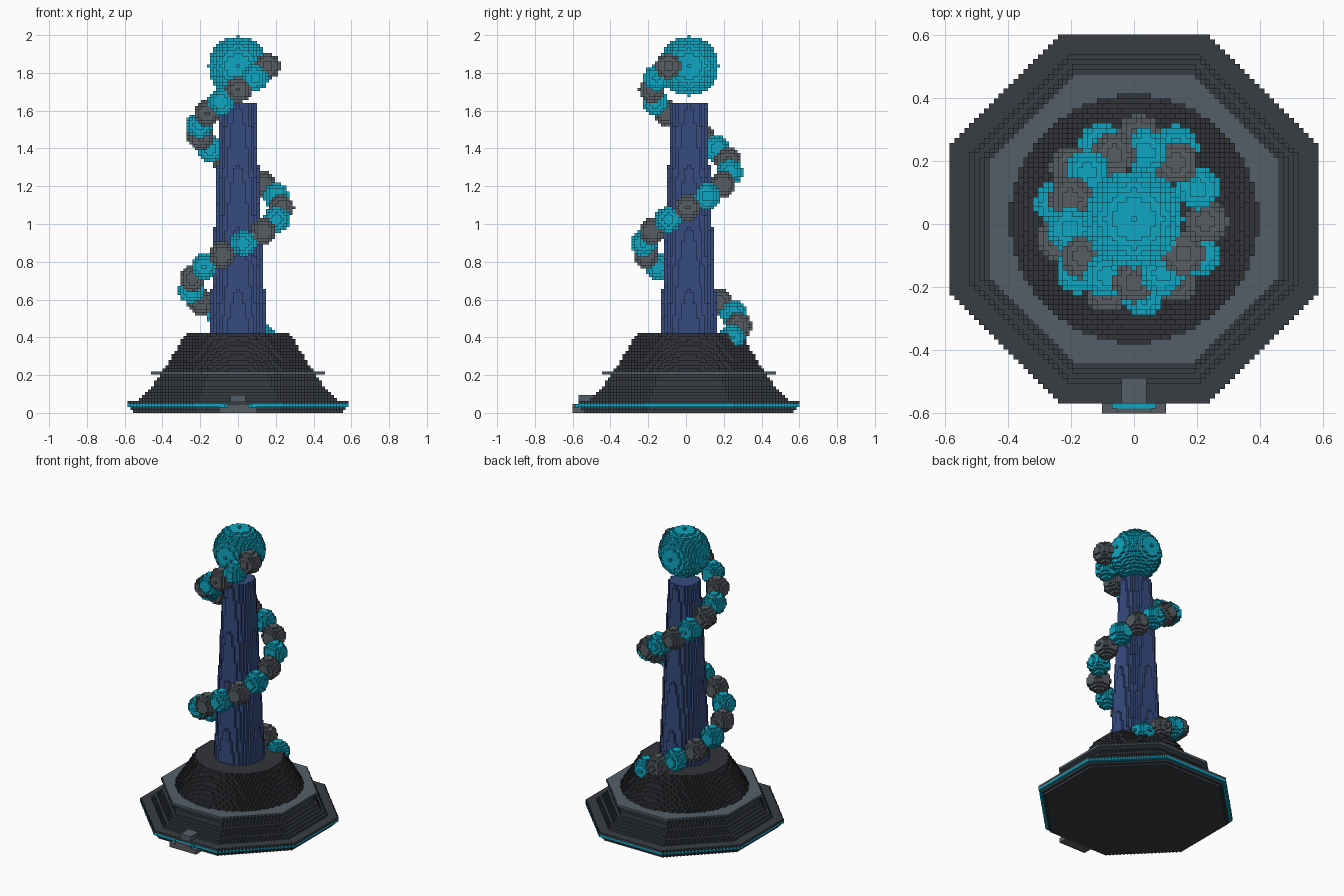
import bpy
import bmesh
import math
from mathutils import Vector

old = bpy.data.objects.get("Cube")
if old:
    bpy.data.objects.remove(old, do_unlink=True)

UNIT = 2 / 128   # edge of one building block
AXIS_Y = 1       # the tower axis sits one block behind the origin


def srgb(*rgb):
    return [((c / 255 + 0.055) / 1.055) ** 2.4 for c in rgb] + [1.0]


def make_material(name, color):
    mat = bpy.data.materials.new(name)
    mat.use_nodes = True
    mat.diffuse_color = color
    mat.node_tree.nodes["Principled BSDF"].inputs["Base Color"].default_value = color
    return mat


MATS = {
    "cyan": make_material("cyan", srgb(16, 166, 193)),
    "grey": make_material("grey", srgb(88, 93, 98)),
    "slate": make_material("slate", srgb(84, 95, 105)),
    "charcoal": make_material("charcoal", srgb(56, 61, 67)),
    "dark": make_material("dark_grey", srgb(50, 52, 56)),
    "blue": make_material("blue", srgb(54, 75, 128)),
}

owner = {}   # block -> part name
parts = {}   # part name -> material key


def place(part, mat, cells):
    parts[part] = mat
    for c in cells:
        owner.setdefault(c, part)


def box(x, y, z):
    return [(i, j, k) for i in range(x[0], x[1] + 1)
            for j in range(y[0], y[1] + 1) for k in range(z[0], z[1] + 1)]


def layer(k, r, inside):
    n = math.ceil(r)
    return [(i, j + AXIS_Y, k) for i in range(-n, n + 1)
            for j in range(-n, n + 1) if inside(abs(i), abs(j), r)]


def octagon(i, j, r):
    return max(i, j) <= r and i + j <= r * math.sqrt(2)


def disc(i, j, r):
    return i * i + j * j <= r * r


def ball(center, r):
    lo = [math.floor(c - r) for c in center]
    hi = [math.ceil(c + r) for c in center]
    return [c for c in box(*zip(lo, hi)) if (Vector(c) - Vector(center)).length <= r]


# octagonal foot with an accent band below its top layer
for k, r in enumerate((35, 36, 37, 37)):
    if k == 2:
        place("accent_band", "cyan", layer(k, r, octagon))
    else:
        place("foot_rim", "charcoal", layer(k, r, octagon))

# stepped octagonal plinth and its flange
for k, r in enumerate((33, 32, 31, 30, 29, 28, 28, 27, 26), start=4):
    place("plinth", "charcoal", layer(k, r, octagon))
place("flange", "slate", layer(13, 29, octagon))

# round tapered pedestal
for k in range(14, 27):
    place("pedestal", "dark", layer(k, 25.2 - (k - 14) * 0.62, disc))

# tapered column
for k in range(27, 105):
    place("column", "blue", layer(k, 9 + (41.5 - k) / 21, disc))

# top orb
place("top_orb", "cyan", ball((0, AXIS_Y, 117), 10))

# helix of beads, from the orb down to the pedestal
for n in range(24):
    angle = math.radians(-35 - 27.2 * n)
    radius = 12.2 + 0.21 * n
    center = (radius * math.cos(angle), AXIS_Y + radius * math.sin(angle), 117 - 4 * n)
    name, mat = ("cyan_beads", "cyan") if n % 2 else ("grey_beads", "grey")
    place(name, mat, ball(center, 4.4))

# front step with its accent and marker block
place("front_step", "grey", box((-6, 6), (-38, -35), (0, 1)))
place("front_step", "grey", box((-3, 3), (-38, -38), (2, 2)))
place("step_accent", "cyan", box((-4, 4), (-37, -37), (2, 2)))
place("front_marker", "slate", box((-2, 2), (-36, -32), (4, 5)))


def build(part, mat):
    """Skin the exposed sides of one part's blocks."""
    bm = bmesh.new()
    verts = {}

    def vert(p):
        if p not in verts:
            x, y, z = p
            verts[p] = bm.verts.new(((x - 0.5) * UNIT, (y - 0.5) * UNIT, z * UNIT))
        return verts[p]

    for cell in (c for c, p in owner.items() if p == part):
        for axis in range(3):
            for side in (0, 1):
                near = list(cell)
                near[axis] += 2 * side - 1
                if tuple(near) in owner:
                    continue
                u, v = (axis + 1) % 3, (axis + 2) % 3
                ring = []
                for a, b in ((0, 0), (1, 0), (1, 1), (0, 1)):
                    p = list(cell)
                    p[axis] += side
                    p[u] += a
                    p[v] += b
                    ring.append(vert(tuple(p)))
                bm.faces.new(ring if side else ring[::-1])
    mesh = bpy.data.meshes.new(part)
    bm.to_mesh(mesh)
    bm.free()
    mesh.materials.append(MATS[mat])
    bpy.context.collection.objects.link(bpy.data.objects.new(part, mesh))


for part, mat in parts.items():
    build(part, mat)
